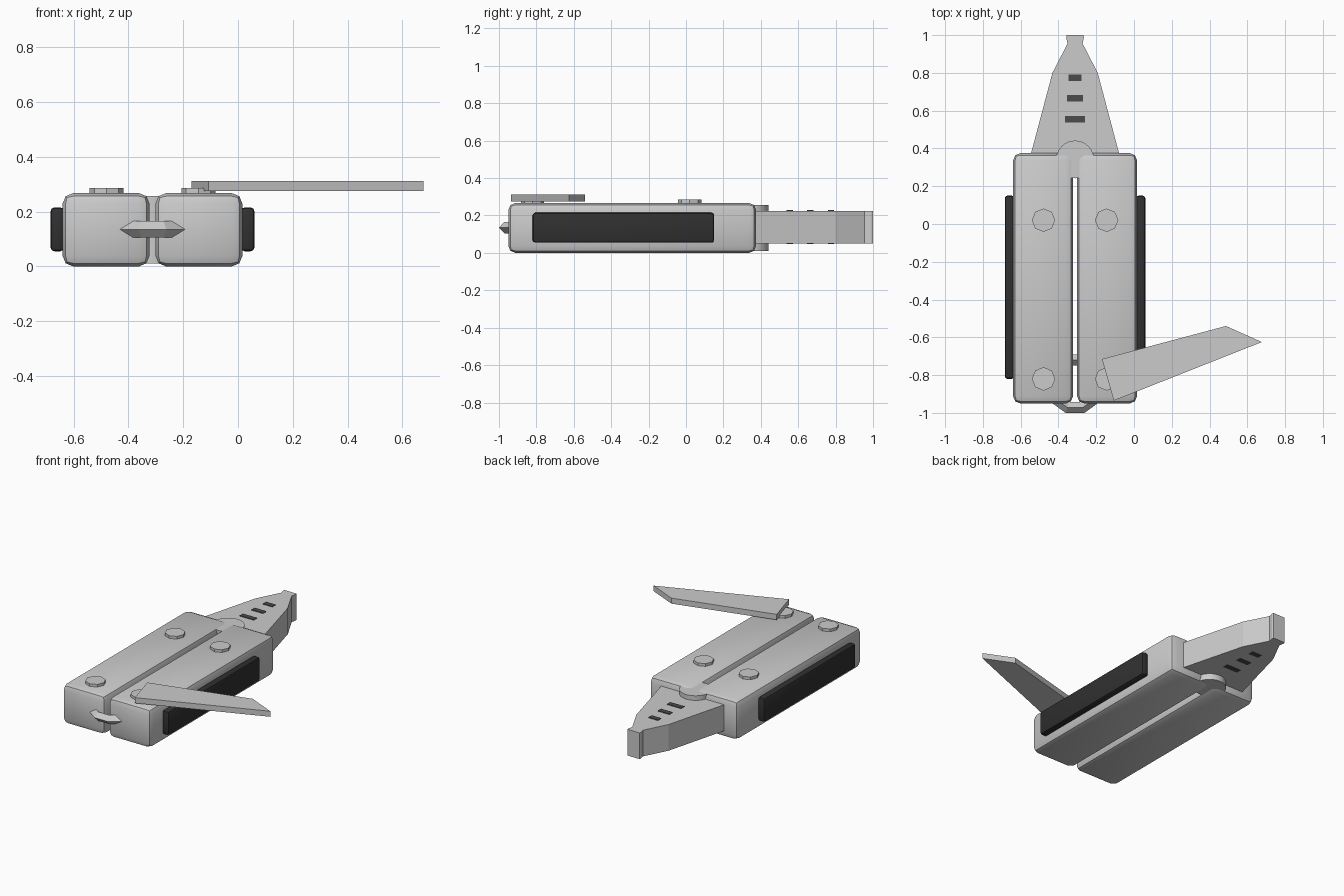
import bpy, math

if "Cube" in bpy.data.objects:
    bpy.data.objects.remove(bpy.data.objects["Cube"])

CX = -0.312  # axis between the two handles


def material(name, v):
    m = bpy.data.materials.new(name)
    m.diffuse_color = (v, v, v, 1)
    m.use_nodes = True
    m.node_tree.nodes["Principled BSDF"].inputs["Base Color"].default_value = m.diffuse_color
    return m


rubber = material("black_rubber", 0.03)
dark = material("dark_steel", 0.07)


def box(name, x, y, z, bevel=0, segments=2, mat=None):
    """Box from (min, max) ranges on each axis."""
    r = (x, y, z)
    bpy.ops.mesh.primitive_cube_add(size=1, location=[sum(a) / 2 for a in r])
    o = bpy.context.object
    o.name = name
    o.scale = [a[1] - a[0] for a in r]
    bpy.ops.object.transform_apply(location=False, rotation=False, scale=True)
    if bevel:
        b = o.modifiers.new("bevel", 'BEVEL')
        b.width, b.segments = bevel, segments
        bpy.ops.object.modifier_apply(modifier="bevel")
        bpy.ops.object.shade_smooth_by_angle(angle=math.radians(35))
    if mat:
        o.data.materials.append(mat)
    return o


def prism(name, outline, z0, z1):
    """Counter-clockwise outline extruded from z0 to z1."""
    n = len(outline)
    verts = [(x, y, z) for z in (z0, z1) for x, y in outline]
    faces = [list(range(n))[::-1], list(range(n, 2 * n))]
    faces += [(i, (i + 1) % n, (i + 1) % n + n, i + n) for i in range(n)]
    me = bpy.data.meshes.new(name)
    me.from_pydata(verts, [], faces)
    o = bpy.data.objects.new(name, me)
    bpy.context.collection.objects.link(o)
    return o


def disc(name, x, y, z0, z1, r, sides):
    bpy.ops.mesh.primitive_cylinder_add(vertices=sides, radius=r, depth=z1 - z0,
                                        location=(x, y, (z0 + z1) / 2))
    bpy.context.object.name = name


# Handles, side grips and rivets, one set per side
for side, s in (("left", -1), ("right", 1)):
    def span(a, b):
        return sorted((CX + s * a, CX + s * b))
    box(side + "_handle", span(0.011, 0.328), (-0.95, 0.375), (0, 0.267), 0.038)
    box(side + "_grip", span(0.322, 0.372), (-0.82, 0.15), (0.055, 0.215), 0.014, 2, rubber)
    for end, y in (("front", -0.82), ("back", 0.02)):
        disc(f"{side}_{end}_rivet", CX + s * 0.167, y, 0.255, 0.285, 0.062, 8)

# Plier jaws
half = [(0.242, 0.34), (0.12, 0.8), (0.04, 0.955), (0.047, 0.99), (0.044, 1.0)]
prism("jaws", [(CX + x, y) for x, y in half] +
      [(CX - x, y) for x, y in reversed(half)], 0.05, 0.225)

# Dark gripping ridges across the jaws
for i, (y, w) in enumerate(((0.555, 0.104), (0.665, 0.086), (0.775, 0.07))):
    box(f"jaw_ridge_{i + 1}", (CX - w / 2, CX + w / 2), (y - 0.017, y + 0.017),
        (0.047, 0.229), mat=dark)

# Jaw pivot
disc("jaw_pivot", CX, 0.342, 0.01, 0.256, 0.1, 24)
bpy.ops.object.shade_smooth_by_angle(angle=math.radians(35))

# Folded-out blade
prism("blade", [(-0.17, -0.715), (-0.107, -0.935), (0.677, -0.625), (0.487, -0.54)],
      0.275, 0.312)

# Lanyard ring
bpy.ops.mesh.primitive_torus_add(location=(CX, -0.846, 0.135), major_radius=0.132,
                                 minor_radius=0.03, major_segments=10, minor_segments=4)
bpy.context.object.name = "lanyard_ring"
